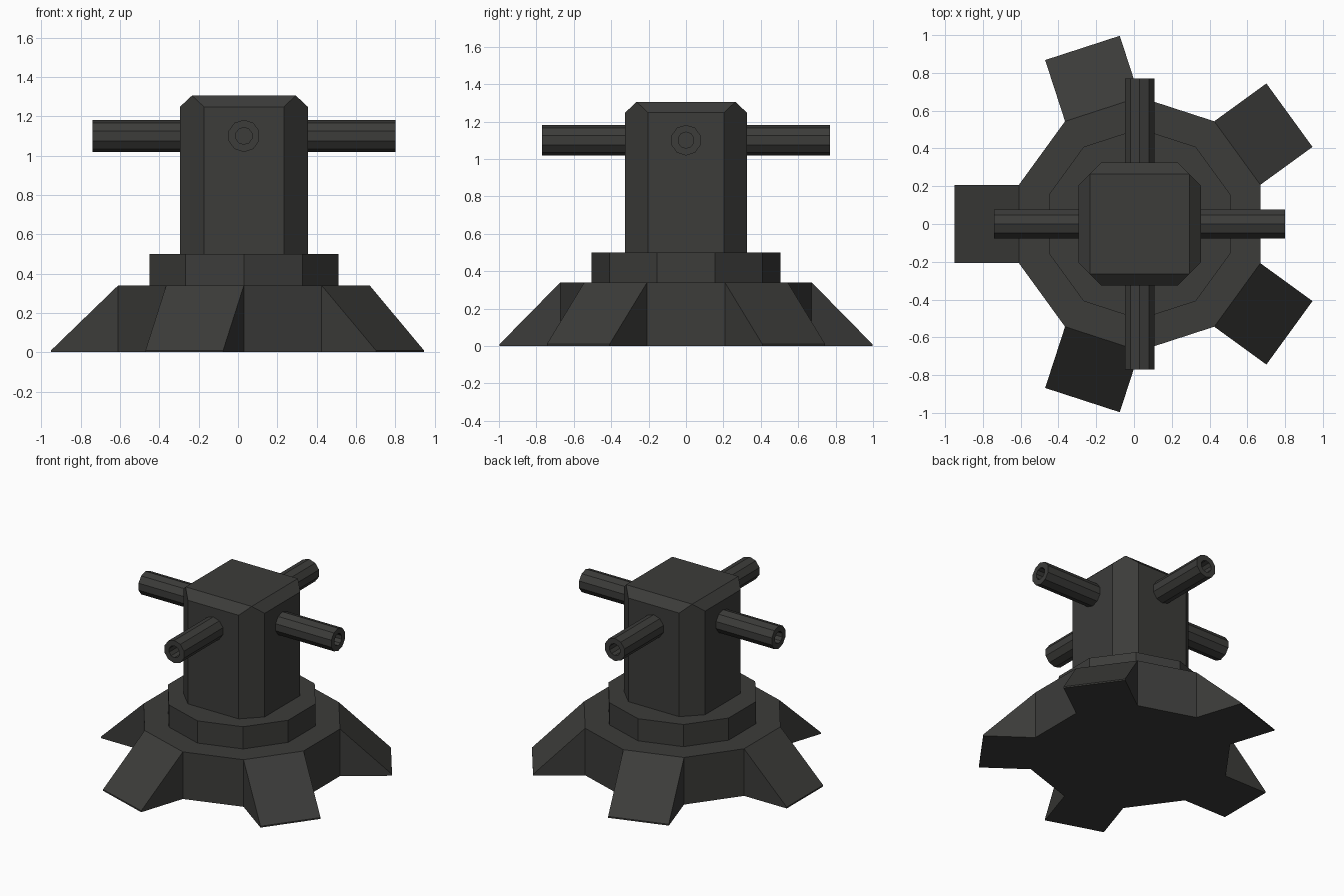
import bpy, bmesh
from math import sin, cos, pi
from mathutils import Vector, Matrix

if "Cube" in bpy.data.objects:
    bpy.data.objects.remove(bpy.data.objects["Cube"])

CX = 0.03       # central axis of the turret
SIDES = 10

mat = bpy.data.materials.new("dark_metal")
mat.diffuse_color = (0.045, 0.045, 0.042, 1)
mat.use_nodes = True
mat.node_tree.nodes["Principled BSDF"].inputs["Base Color"].default_value = mat.diffuse_color


def finish(bm, name):
    bmesh.ops.recalc_face_normals(bm, faces=bm.faces)
    me = bpy.data.meshes.new(name)
    bm.to_mesh(me)
    bm.free()
    me.materials.append(mat)
    ob = bpy.data.objects.new(name, me)
    ob.location.x = CX
    bpy.context.collection.objects.link(ob)
    return ob


def ring(bm, r, z):
    # decagon with a corner on the +y axis
    return [bm.verts.new((r * cos(pi / 2 + 2 * pi * i / SIDES),
                          r * sin(pi / 2 + 2 * pi * i / SIDES), z)) for i in range(SIDES)]


def skin(bm, rings):
    # bridge successive rings, cap both ends; returns the side faces
    sides = []
    for a, b in zip(rings, rings[1:]):
        n = len(a)
        for i in range(n):
            j = (i + 1) % n
            sides.append(bm.faces.new((a[i], a[j], b[j], b[i])))
    bm.faces.new(rings[0][::-1])
    bm.faces.new(rings[-1])
    return sides


# base: decagonal drum with every other side drawn out into a sloping foot
bm = bmesh.new()
walls = skin(bm, [ring(bm, 0.672, 0), ring(bm, 0.672, 0.34)])
bm.normal_update()
feet = [f for i, f in enumerate(walls) if i % 2 == 0]
for f in bmesh.ops.extrude_discrete_faces(bm, faces=feet)["faces"]:
    c = f.calc_center_median()
    push = Vector((c.x, c.y, 0)).normalized() * 0.341
    for v in f.verts:
        v.co += push
        v.co.z = min(v.co.z, 0.01)
finish(bm, "footed_base")

# collar between base and tower
bm = bmesh.new()
skin(bm, [ring(bm, 0.505, 0.34), ring(bm, 0.505, 0.5)])
finish(bm, "collar")

# tower: chamfered square column whose top corners meet the chamfers in a point
W, C, T = 0.325, 0.203, 0.264
bm = bmesh.new()
quad = [Matrix.Rotation(k * pi / 2, 3, 'Z') for k in range(4)]


def octagon(z):
    return [bm.verts.new(q @ Vector(p)) for q in quad for p in ((W, -C, z), (W, C, z))]


low, high = octagon(0.5), octagon(1.248)
top = [bm.verts.new(q @ Vector((T, T, 1.305))) for q in quad]
for i in range(8):
    j = (i + 1) % 8
    bm.faces.new((low[i], low[j], high[j], high[i]))
for k in range(4):
    bm.faces.new((high[2 * k], high[2 * k + 1], top[k], top[k - 1]))
    bm.faces.new((high[2 * k + 1], high[(2 * k + 2) % 8], top[k]))
bm.faces.new(top)
bm.faces.new(low[::-1])
finish(bm, "tower")

# four hollow ten-sided barrels
for k, name in enumerate(("right", "back", "left", "front")):
    bm = bmesh.new()
    skin(bm, [ring(bm, r, d) for r, d in ((0.082, 0.30), (0.082, 0.77),
                                          (0.043, 0.77), (0.043, 0.62))])
    # lay the tube along +x with a corner upward, then turn it to its side
    lay = Matrix(((0, 0, 1), (1, 0, 0), (0, 1, 0))).to_4x4()
    bm.transform(Matrix.Translation((0, 0, 1.1)) @ Matrix.Rotation(k * pi / 2, 4, 'Z') @ lay)
    finish(bm, name + "_barrel")
